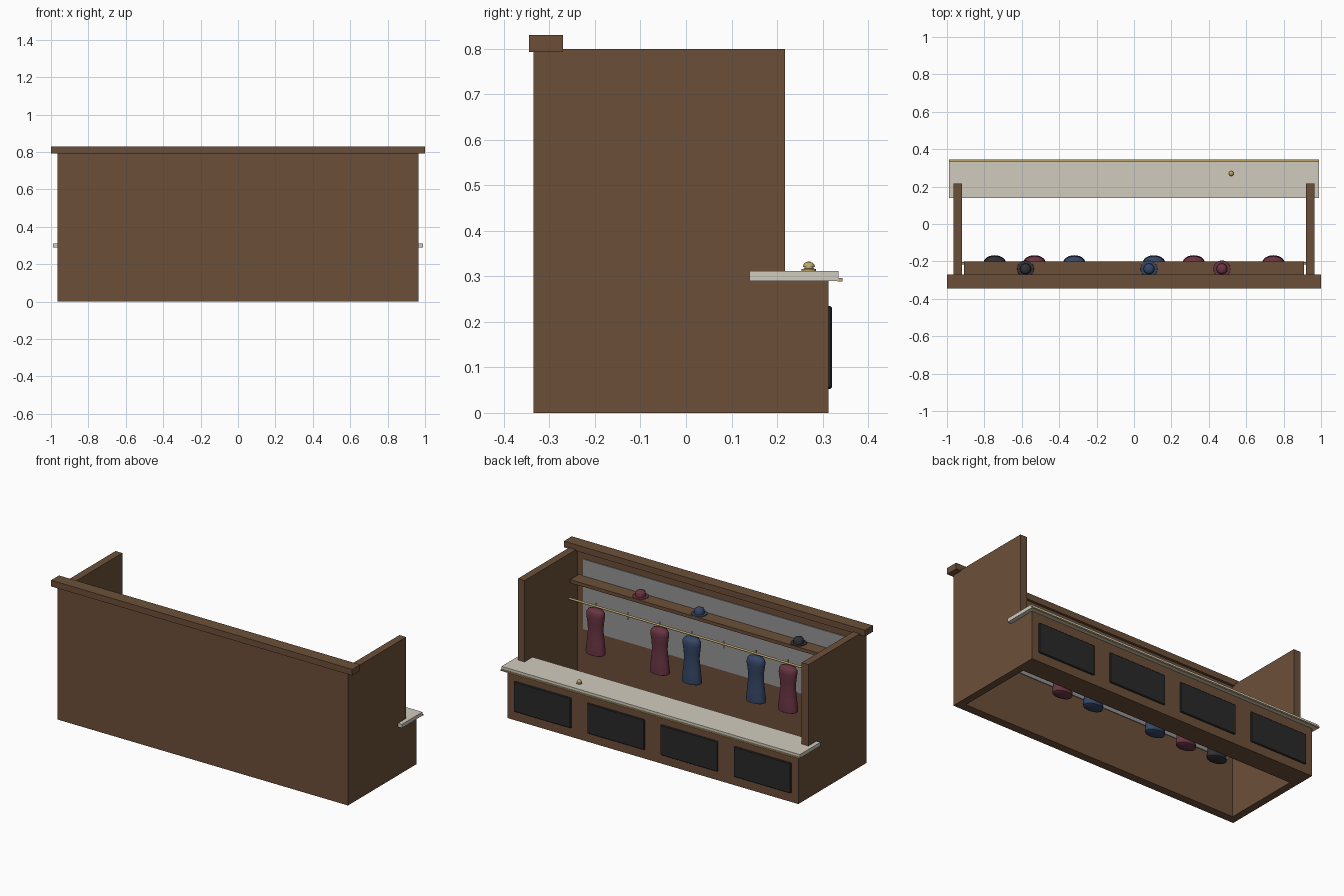
import bpy, bmesh, math
from mathutils import Matrix

if "Cube" in bpy.data.objects:
    bpy.data.objects.remove(bpy.data.objects["Cube"])


def material(name, rgb):
    m = bpy.data.materials.new(name)
    m.diffuse_color = (*rgb, 1)
    m.use_nodes = True
    m.node_tree.nodes["Principled BSDF"].inputs["Base Color"].default_value = m.diffuse_color
    return m


WOOD = material("wood", (0.15, 0.078, 0.04))
STONE = material("stone", (0.64, 0.6, 0.52))
BRASS = material("brass", (0.5, 0.37, 0.15))
BOARD = material("dark_panel", (0.022, 0.022, 0.022))
GREY = material("backing", (0.3, 0.3, 0.3))
RED = material("red_cloth", (0.14, 0.035, 0.055))
BLUE = material("blue_cloth", (0.035, 0.06, 0.13))
DARK = material("charcoal_cloth", (0.03, 0.03, 0.035))


def finish(name, bm, mat, smooth=False):
    bmesh.ops.recalc_face_normals(bm, faces=bm.faces)
    me = bpy.data.meshes.new(name)
    bm.to_mesh(me)
    bm.free()
    ob = bpy.data.objects.new(name, me)
    bpy.context.collection.objects.link(ob)
    me.materials.append(mat)
    if smooth:
        bpy.ops.object.select_all(action='DESELECT')
        ob.select_set(True)
        bpy.context.view_layer.objects.active = ob
        bpy.ops.object.shade_smooth_by_angle(angle=math.radians(40))
    return ob


def box(name, x, y, z, mat):
    bm = bmesh.new()
    bmesh.ops.create_cube(bm, size=1)
    for v in bm.verts:
        v.co = [(a + b) / 2 + c * (b - a) for c, (a, b) in zip(v.co, (x, y, z))]
    return finish(name, bm, mat)


def loft(name, centre, rings, mat, sides=24):
    """Stack of elliptical rings (x radius, y radius, z), capped at both ends."""
    bm = bmesh.new()
    loops = []
    for rx, ry, z in rings:
        loops.append([bm.verts.new((centre[0] + rx * math.cos(t), centre[1] + ry * math.sin(t), centre[2] + z))
                      for t in (2 * math.pi * i / sides for i in range(sides))])
    for a, b in zip(loops, loops[1:]):
        for i in range(sides):
            j = (i + 1) % sides
            bm.faces.new((a[i], a[j], b[j], b[i]))
    bm.faces.new(loops[0])
    bm.faces.new(loops[-1])
    return finish(name, bm, mat, True)


# Back wall, its cap and the pale backing
box("back_wall", (-0.965, 0.965), (-0.335, -0.285), (0, 0.8), WOOD)
box("wall_cap", (-1, 1), (-0.345, -0.27), (0.793, 0.83), WOOD)
box("wall_backing", (-0.88, 0.88), (-0.287, -0.28), (0.33, 0.75), GREY)

# L-shaped side walls
profile = [(-0.335, 0), (0.313, 0), (0.313, 0.29), (0.217, 0.29), (0.217, 0.8), (-0.335, 0.8)]
for side, label in ((-1, "left"), (1, "right")):
    bm = bmesh.new()
    face = bm.faces.new([bm.verts.new((side * 0.92, y, z)) for y, z in profile])
    ext = bmesh.ops.extrude_face_region(bm, geom=[face])
    for v in ext["geom"]:
        if isinstance(v, bmesh.types.BMVert):
            v.co.x = side * 0.965
    # extrusion keeps the start face only when it is needed to close the solid
    if any(e.is_boundary for e in bm.edges):
        bmesh.ops.holes_fill(bm, edges=[e for e in bm.edges if e.is_boundary])
    finish(label + "_side_wall", bm, WOOD)

# Counter with front panels and brass trim
box("counter_body", (-0.93, 0.93), (0.185, 0.313), (0, 0.29), WOOD)
box("counter_top", (-0.99, 0.99), (0.14, 0.335), (0.29, 0.312), STONE)
box("counter_trim", (-0.99, 0.99), (0.333, 0.344), (0.289, 0.296), BRASS)
for i, x in enumerate((-0.73, -0.243, 0.243, 0.73)):
    p = box(f"counter_panel_{i + 1}", (x - 0.19, x + 0.19), (0.308, 0.321), (0.053, 0.235), BOARD)
    bev = p.modifiers.new("edge", 'BEVEL')
    bev.width = 0.004
    bev.segments = 1

# Service bell
loft("bell", (0.52, 0.27, 0.312),
     [(0.016, 0.016, 0), (0.016, 0.016, 0.004), (0.010, 0.010, 0.005), (0.010, 0.010, 0.008),
      (0.013, 0.013, 0.009), (0.012, 0.012, 0.014), (0.008, 0.008, 0.018), (0.003, 0.003, 0.0195),
      (0.003, 0.003, 0.021)], BRASS)

# Hat shelf and hats
box("hat_shelf", (-0.91, 0.91), (-0.286, -0.20), (0.63, 0.65), WOOD)
hat = [(0.040, 0), (0.045, 0.003), (0.044, 0.006), (0.029, 0.007), (0.028, 0.024),
       (0.024, 0.033), (0.016, 0.038), (0.006, 0.040)]
for i, (x, mat) in enumerate(((-0.58, DARK), (0.08, BLUE), (0.47, RED))):
    loft(f"hat_{i + 1}", (x, -0.24, 0.65), [(r, r, z) for r, z in hat], mat)

# Hanging rail
bm = bmesh.new()
bmesh.ops.create_cone(bm, cap_ends=True, segments=12, radius1=0.006, radius2=0.006, depth=1.86,
                      matrix=Matrix.Translation((0, -0.21, 0.53)) @ Matrix.Rotation(math.pi / 2, 4, 'Y'))
finish("hanging_rail", bm, BRASS, True)

# Hooks on the rail, with coats on all but two
coat = [(0.052, 0.030, 0.245), (0.060, 0.040, 0.250), (0.060, 0.041, 0.268), (0.054, 0.036, 0.32),
        (0.047, 0.031, 0.39), (0.050, 0.033, 0.43), (0.057, 0.037, 0.475), (0.056, 0.036, 0.495),
        (0.046, 0.030, 0.510), (0.025, 0.018, 0.517), (0.012, 0.010, 0.520)]
cloth = (DARK, RED, BLUE, None, BLUE, RED, None, RED)
for i, mat in enumerate(cloth):
    x = -0.745 + i * 0.2129
    loft(f"hook_{i + 1}", (x, -0.21, 0), [(0.003, 0.003, 0.505), (0.003, 0.003, 0.552)], BRASS, 8)
    if mat:
        loft(f"coat_{i + 1}", (x, -0.208, 0), coat, mat)
